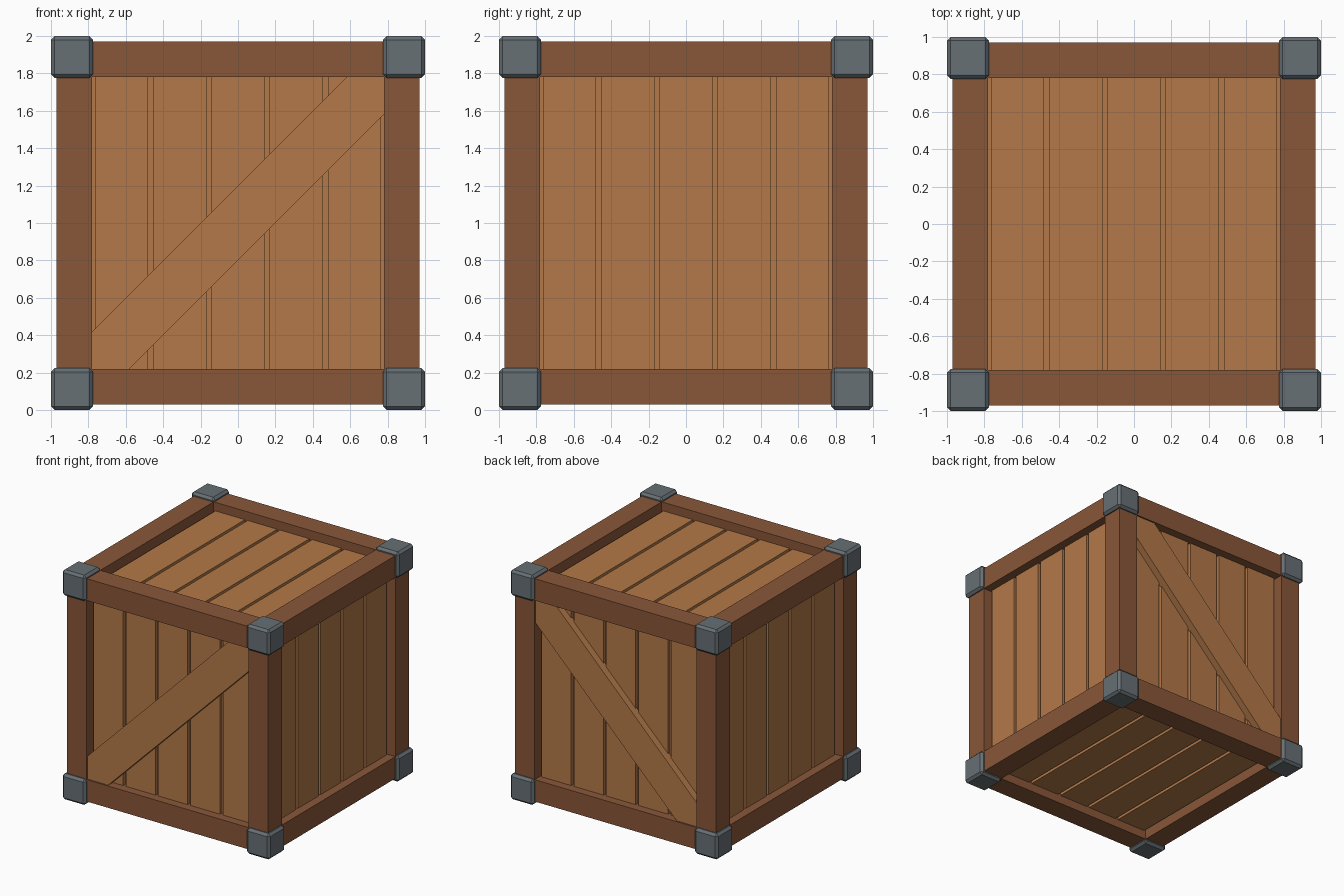
import bpy, bmesh
from mathutils import Vector, Matrix
from math import pi

if "Cube" in bpy.data.objects:
    bpy.data.objects.remove(bpy.data.objects["Cube"])

C = 1.0                     # height of the crate centre
INNER, OUTER = 0.78, 0.97   # frame beam limits
PANEL, GROOVE = 0.895, 0.865  # plank face and groove floor


def material(name, rgb):
    m = bpy.data.materials.new(name)
    m.diffuse_color = (*rgb, 1)
    m.use_nodes = True
    m.node_tree.nodes["Principled BSDF"].inputs["Base Color"].default_value = m.diffuse_color
    return m


WOOD = material("plank_wood", (0.45, 0.19, 0.065))
DARK = material("frame_wood", (0.25, 0.095, 0.04))
METAL = material("metal", (0.135, 0.16, 0.175))


def finish(name, bm, mat):
    bmesh.ops.recalc_face_normals(bm, faces=bm.faces)
    me = bpy.data.meshes.new(name)
    bm.to_mesh(me)
    bm.free()
    ob = bpy.data.objects.new(name, me)
    me.materials.append(mat)
    bpy.context.collection.objects.link(ob)
    ob.location.z = C
    return ob


def box(name, lo, hi, mat, rot=Matrix()):
    bm = bmesh.new()
    bmesh.ops.create_cube(bm, size=1)
    lo, hi = Vector(lo), Vector(hi)
    for v in bm.verts:
        v.co = rot @ ((lo + hi) / 2 + v.co * (hi - lo))
    return bm if name is None else finish(name, bm, mat)


# Inner core seen at the bottom of the plank grooves
box("core", [-GROOVE] * 3, [GROOVE] * 3, WOOD)

# Five planks on each of the six sides (built on the front, then rotated)
sides = {
    "front": Matrix(),
    "right": Matrix.Rotation(pi / 2, 4, 'Z'),
    "back": Matrix.Rotation(pi, 4, 'Z'),
    "left": Matrix.Rotation(-pi / 2, 4, 'Z'),
    "top": Matrix.Rotation(-pi / 2, 4, 'X'),
    "bottom": Matrix.Rotation(pi / 2, 4, 'X'),
}
for side, rot in sides.items():
    for i in range(5):
        x = (i - 2) * 0.311
        box(f"{side}_plank_{i + 1}", (x - 0.142, -PANEL, -0.8),
            (x + 0.142, -GROOVE + 0.01, 0.8), WOOD, rot)

# Twelve frame beams: four along each axis
for axis, label in enumerate("xyz"):
    a, b = [k for k in range(3) if k != axis]
    for sa in (-1, 1):
        for sb in (-1, 1):
            mid, size = Vector(), Vector()
            size[axis] = 2 * (OUTER if axis == 2 else INNER + 0.01)
            mid[a], mid[b] = (sa * (INNER + OUTER) / 2, sb * (INNER + OUTER) / 2)
            size[a] = size[b] = OUTER - INNER
            box(f"frame_beam_{label}", mid - size / 2, mid + size / 2, DARK)

# Chamfered metal corner caps
for sx in (-1, 1):
    for sy in (-1, 1):
        for sz in (-1, 1):
            mid = Vector((sx, sy, sz)) * 0.8875
            half = Vector((0.1125,) * 3)
            cap = box("corner_cap", mid - half, mid + half, METAL)
            bev = cap.modifiers.new("chamfer", 'BEVEL')
            bev.width, bev.segments = 0.02, 1

# Diagonal braces on front and back, cut to fit the frame opening
E, K = INNER, INNER - 0.2
outline = [(-E, -E), (-K, -E), (E, K), (E, E), (K, E), (-E, -K)]
for name, sign in (("front_brace", -1), ("back_brace", 1)):
    bm = bmesh.new()
    face = bm.faces.new([bm.verts.new((x, sign * 0.88, z)) for x, z in outline])
    ext = bmesh.ops.extrude_face_region(bm, geom=[face])["geom"]
    for v in ext:
        if isinstance(v, bmesh.types.BMVert):
            v.co.y = sign * 0.957
    bmesh.ops.delete(bm, geom=[], context='FACES')
    finish(name, bm, WOOD)
